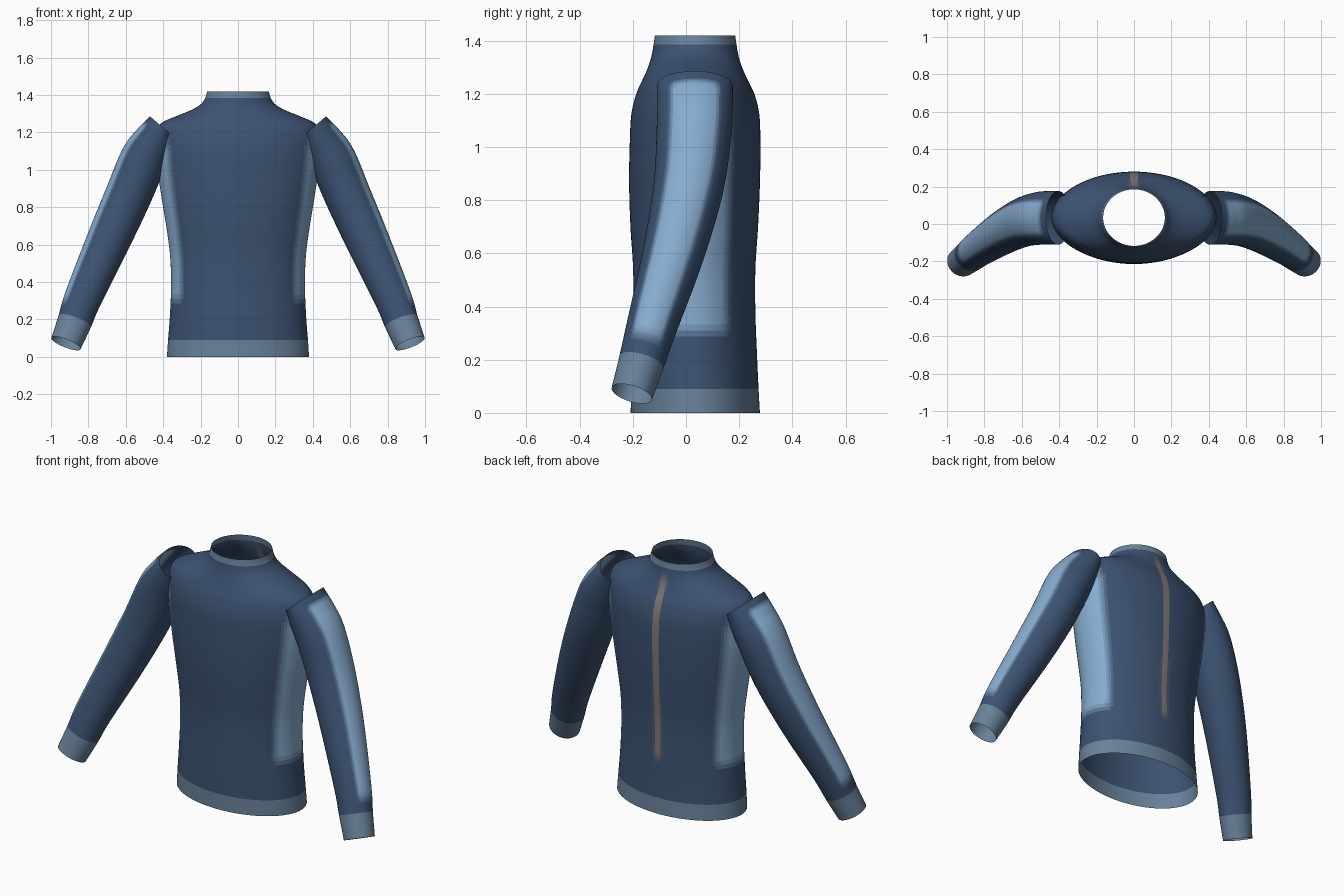
import bpy, bmesh
from math import sin, cos, pi, degrees
from mathutils import Vector

if "Cube" in bpy.data.objects:
    bpy.data.objects.remove(bpy.data.objects["Cube"])

NAVY = (0.045, 0.085, 0.165)
PANEL = (0.24, 0.41, 0.62)
TRIM = (0.14, 0.22, 0.32)
SPINE = (0.22, 0.19, 0.18)
LEVELS = 7


def smoothstep(a, b, x):
    t = min(1, max(0, (x - a) / (b - a)))
    return t * t * (3 - 2 * t)


def spline(rows, steps):
    """Catmull-Rom through rows of numbers."""
    n, out = len(rows), []
    for i in range(n - 1):
        p0, p1, p2, p3 = (rows[max(0, min(n - 1, k))] for k in (i - 1, i, i + 1, i + 2))
        for s in range(steps + (i == n - 2)):
            t = s / steps
            out.append([0.5 * (2 * b + (c - a) * t + (2 * a - 5 * b + 4 * c - d) * t * t
                               + (3 * b - a - 3 * c + d) * t ** 3)
                        for a, b, c, d in zip(p0, p1, p2, p3)])
    return out


def fabric(name, tint, level):
    """Material that blends navy towards a tint, in a few steps."""
    key = f"{name}_{level}" if level else "navy_fabric"
    mat = bpy.data.materials.get(key)
    if not mat:
        mat = bpy.data.materials.new(key)
        f = level / LEVELS
        mat.diffuse_color = [a + (b - a) * f for a, b in zip(NAVY, tint)] + [1]
        mat.use_nodes = True
        mat.node_tree.nodes["Principled BSDF"].inputs["Base Color"].default_value = mat.diffuse_color
    return mat


def tube(name, rings, paint):
    """Open tube from rings; paint(ring fraction, angle, centre) -> (name, tint, weight)."""
    bm = bmesh.new()
    loops = [[bm.verts.new(p) for p in ring] for ring in rings]
    me = bpy.data.meshes.new(name)
    n, slots = len(rings[0]), {}
    for i in range(len(loops) - 1):
        for j in range(n):
            k = (j + 1) % n
            f = bm.faces.new((loops[i][j], loops[i][k], loops[i + 1][k], loops[i + 1][j]))
            f.smooth = True
            label, tint, w = paint((i + 0.5) / (len(loops) - 1), 360 * (j + 0.5) / n,
                                   f.calc_center_median())
            mat = fabric(label, tint, round(w * LEVELS))
            if mat.name not in slots:
                slots[mat.name] = len(slots)
                me.materials.append(mat)
            f.material_index = slots[mat.name]
    bmesh.ops.recalc_face_normals(bm, faces=bm.faces)
    bm.to_mesh(me)
    bm.free()
    ob = bpy.data.objects.new(name, me)
    bpy.context.collection.objects.link(ob)
    return ob


# Torso: height, half width, half depth, centre y
torso_rows = [
    (0, .38, .243, .035), (.09, .374, .24, .033), (.22, .364, .236, .031),
    (.38, .358, .23, .031), (.54, .363, .23, .031), (.7, .384, .24, .031),
    (.86, .41, .246, .032), (1.0, .43, .246, .034), (1.12, .44, .241, .035),
    (1.2, .437, .222, .035), (1.25, .41, .199, .034), (1.285, .335, .183, .034),
    (1.32, .25, .17, .034), (1.35, .2, .162, .034), (1.385, .175, .156, .034),
    (1.42, .165, .151, .034)]
SEG = 128
torso_rings = [[(a * cos(2 * pi * j / SEG), cy + b * sin(2 * pi * j / SEG), z)
                for j in range(SEG)] for z, a, b, cy in spline(torso_rows, 7)]


def paint_torso(t, ang, c):
    if c.z < .09 or c.z > 1.385:
        return "trim", TRIM, 1
    if abs(c.x) < .04 and c.y > .03:        # stripe down the back
        w = (1 - smoothstep(.008, .032, abs(c.x)))
        w *= smoothstep(.28, .36, c.z) * (1 - smoothstep(1.28, 1.38, c.z))
        return "spine", SPINE, w
    off = min(abs(ang - k) for k in (0, 180, 360))   # side panels
    w = 1 - smoothstep(25, 38, off)
    w *= smoothstep(.26, .36, c.z) * (1 - smoothstep(1.08, 1.2, c.z))
    return "panel", PANEL, w


tube("torso", torso_rings, paint_torso)

# Sleeve: centre x, y, z, half thickness, half depth
sleeve_rows = [
    (.405, .033, 1.23, .086, .143), (.453, .033, 1.148, .112, .143),
    (.508, .03, 1.05, .125, .141), (.59, .01, .855, .124, .132),
    (.698, -.045, .61, .116, .116), (.828, -.132, .315, .1, .094),
    (.873, -.168, .19, .092, .086), (.92, -.204, .072, .084, .079)]
path = spline(sleeve_rows, 14)
SIDES = 72
sleeve_rings = []
for i, (x, y, z, th, dp) in enumerate(path):
    a, b = path[max(0, i - 1)], path[min(len(path) - 1, i + 1)]
    tan = (Vector(b[:3]) - Vector(a[:3])).normalized()
    if i < 14:                               # slanted shoulder opening
        tan = Vector((.65, 0, -.76)).lerp(tan, i / 14).normalized()
    out = tan.cross(Vector((0, 1, 0))).normalized()
    back = out.cross(tan)
    sleeve_rings.append([Vector((x, y, z)) + out * th * cos(2 * pi * j / SIDES)
                         + back * dp * sin(2 * pi * j / SIDES) for j in range(SIDES)])


def paint_sleeve(t, ang, c):
    if t > 6 / 7:
        return "trim", TRIM, 1
    w = 1 - smoothstep(30, 46, min(ang, 360 - ang))   # outer panel
    w *= smoothstep(.05, .1, t) * (1 - smoothstep(.72, .8, t))
    return "panel", PANEL, w


sleeve = tube("sleeves", sleeve_rings, paint_sleeve)
mirror = sleeve.modifiers.new("mirror", 'MIRROR')
mirror.use_mirror_merge = False
